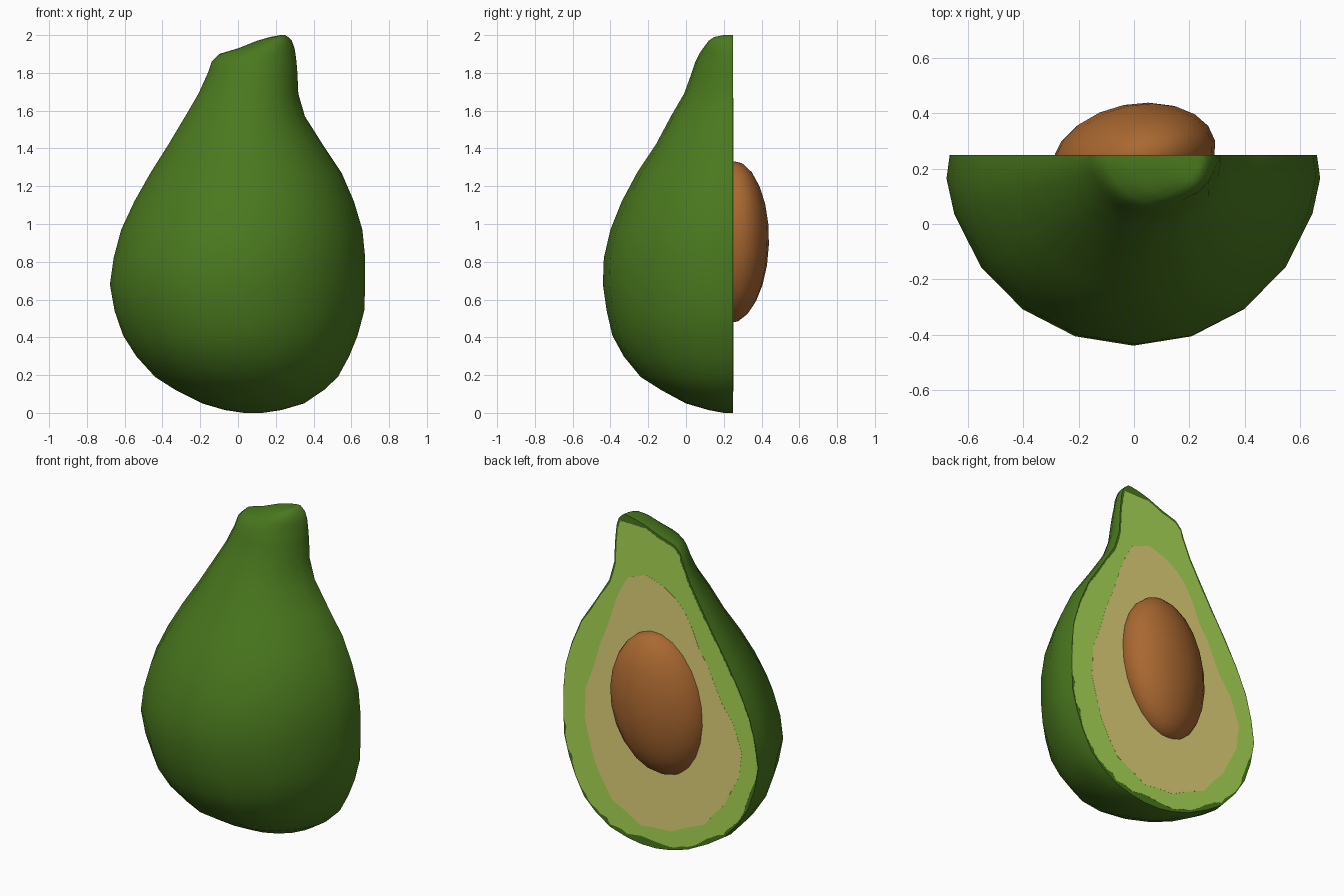
import bpy, bmesh, math, random
from mathutils import Vector

random.seed(4)
cube = bpy.data.objects.get("Cube")
if cube:
    bpy.data.objects.remove(cube, do_unlink=True)


def material(name, colour):
    mat = bpy.data.materials.new(name)
    mat.use_nodes = True
    mat.diffuse_color = (*colour, 1)
    mat.node_tree.nodes["Principled BSDF"].inputs["Base Color"].default_value = (*colour, 1)
    return mat


SKIN = material("dark green skin", (0.068, 0.19, 0.013))
FLESH = material("light green flesh", (0.4, 0.7, 0.09))
CORE = material("pale yellow flesh", (0.76, 0.65, 0.19))
SEED = material("brown seed", (0.4, 0.138, 0.03))


def add_object(name, bm, mat, angle=None):
    bmesh.ops.recalc_face_normals(bm, faces=bm.faces)
    mesh = bpy.data.meshes.new(name)
    bm.to_mesh(mesh)
    bm.free()
    mesh.materials.append(mat)
    obj = bpy.data.objects.new(name, mesh)
    bpy.context.collection.objects.link(obj)
    if angle:
        bpy.ops.object.select_all(action='DESELECT')
        obj.select_set(True)
        bpy.context.view_layer.objects.active = obj
        bpy.ops.object.shade_smooth_by_angle(angle=math.radians(angle))
    return obj


# Height, right edge, left edge and front depth of each level of the fruit
CUT = 0.249
LEVELS = [
    (0.0, 0.03, 0.13, 0.2), (0.015, -0.07, 0.23, 0.12), (0.05, -0.19, 0.35, 0.0),
    (0.12, -0.33, 0.455, -0.13), (0.19, -0.44, 0.53, -0.24), (0.3, -0.54, 0.59, -0.33),
    (0.41, -0.61, 0.635, -0.39), (0.54, -0.655, 0.67, -0.42), (0.68, -0.68, 0.675, -0.44),
    (0.82, -0.66, 0.675, -0.435), (0.97, -0.62, 0.66, -0.4), (1.12, -0.55, 0.615, -0.34),
    (1.27, -0.465, 0.55, -0.26), (1.42, -0.37, 0.45, -0.16), (1.57, -0.28, 0.355, -0.08),
    (1.69, -0.21, 0.32, -0.01), (1.8, -0.16, 0.315, 0.03), (1.86, -0.14, 0.31, 0.05),
    (1.9, -0.1, 0.305, 0.07), (1.93, 0.0, 0.3, 0.09), (1.97, 0.1, 0.285, 0.12),
    (1.99, 0.17, 0.265, 0.15), (2.0, 0.225, 0.25, 0.2),
]
# Even steps around the front, with one extra edge beside the cut
ANGLES = [0, 7, *range(18, 163, 18), 173, 180]


def skin_ring(bm, level):
    z, right, left, front = level
    mid, half = (right + left) / 2, (left - right) / 2
    ring = []
    for degrees in ANGLES:
        a = math.radians(degrees)
        tuck = 0.98 if degrees in (0, 180) else 1.005
        ring.append(bm.verts.new((mid - half * tuck * math.cos(a),
                                  CUT - (CUT - front) * math.sin(a), z)))
    return ring


# Skin: stacked half ellipses closed by the flat cut
bm = bmesh.new()
rings = [skin_ring(bm, level) for level in LEVELS]
for low, high in zip(rings, rings[1:]):
    for i in range(len(ANGLES) - 1):
        bm.faces.new((low[i], low[i + 1], high[i + 1], high[i]))
bm.faces.new(rings[0])
bm.faces.new(rings[-1])
bm.faces.new([r[0] for r in rings] + [r[-1] for r in reversed(rings)])
add_object("skin", bm, SKIN, 60)


def densify(points, steps):
    out = []
    for p, q in zip(points, points[1:] + points[:1]):
        out += [p.lerp(q, k / steps) for k in range(steps)]
    return out


def inset(points, amount):
    # Moves a clockwise outline inwards by an amount that may vary with the point
    out = []
    for i, p in enumerate(points):
        along = (points[(i + 1) % len(points)] - points[i - 1]).normalized()
        out.append(p + Vector((along.y, -along.x)) * amount(p))
    return out


def plate(name, points, back, mat):
    bm = bmesh.new()
    inner = [bm.verts.new((p.x, CUT - 0.001, p.y)) for p in points]
    outer = [bm.verts.new((p.x, back, p.y)) for p in points]
    bm.faces.new(outer)
    for i in range(len(points)):
        bm.faces.new((inner[i - 1], inner[i], outer[i], outer[i - 1]))
    return add_object(name, bm, mat)


# Light flesh with a slightly ragged edge, rougher near the bottom
body = LEVELS[1:-2]
outline = [Vector((l[1], l[0])) for l in body] + [Vector((l[2], l[0])) for l in reversed(body)]


def rim(p):
    return 0.014 + (random.uniform(0, 0.022) if p.y < 0.6 else random.uniform(0, 0.005))


plate("flesh", inset(densify(outline, 3), rim), CUT + 0.0006, FLESH)

# Pale centre around the seed
core = [(0.13, 0.12), (-0.07, 0.14), (-0.3, 0.24), (-0.44, 0.39), (-0.53, 0.6), (-0.55, 0.74),
        (-0.49, 0.91), (-0.36, 1.12), (-0.27, 1.31), (-0.17, 1.52), (-0.03, 1.63), (0.1, 1.67),
        (0.22, 1.62), (0.3, 1.45), (0.42, 1.15), (0.505, 0.86), (0.52, 0.68), (0.45, 0.42),
        (0.33, 0.22)]
wobble = inset(densify([Vector(p) for p in core], 2), lambda p: random.uniform(-0.01, 0.008))
plate("flesh_centre", wobble, CUT + 0.0012, CORE)

# Seed: a leaning, slightly turned ellipsoid half sunk in the flesh
bm = bmesh.new()
bmesh.ops.create_uvsphere(bm, u_segments=20, v_segments=12, radius=1)
seed = add_object("seed", bm, SEED, 60)
seed.scale = (0.295, 0.192, 0.432)
seed.rotation_euler = (0, 0.16, 0.2)
seed.location = (0, 0.242, 0.905)
